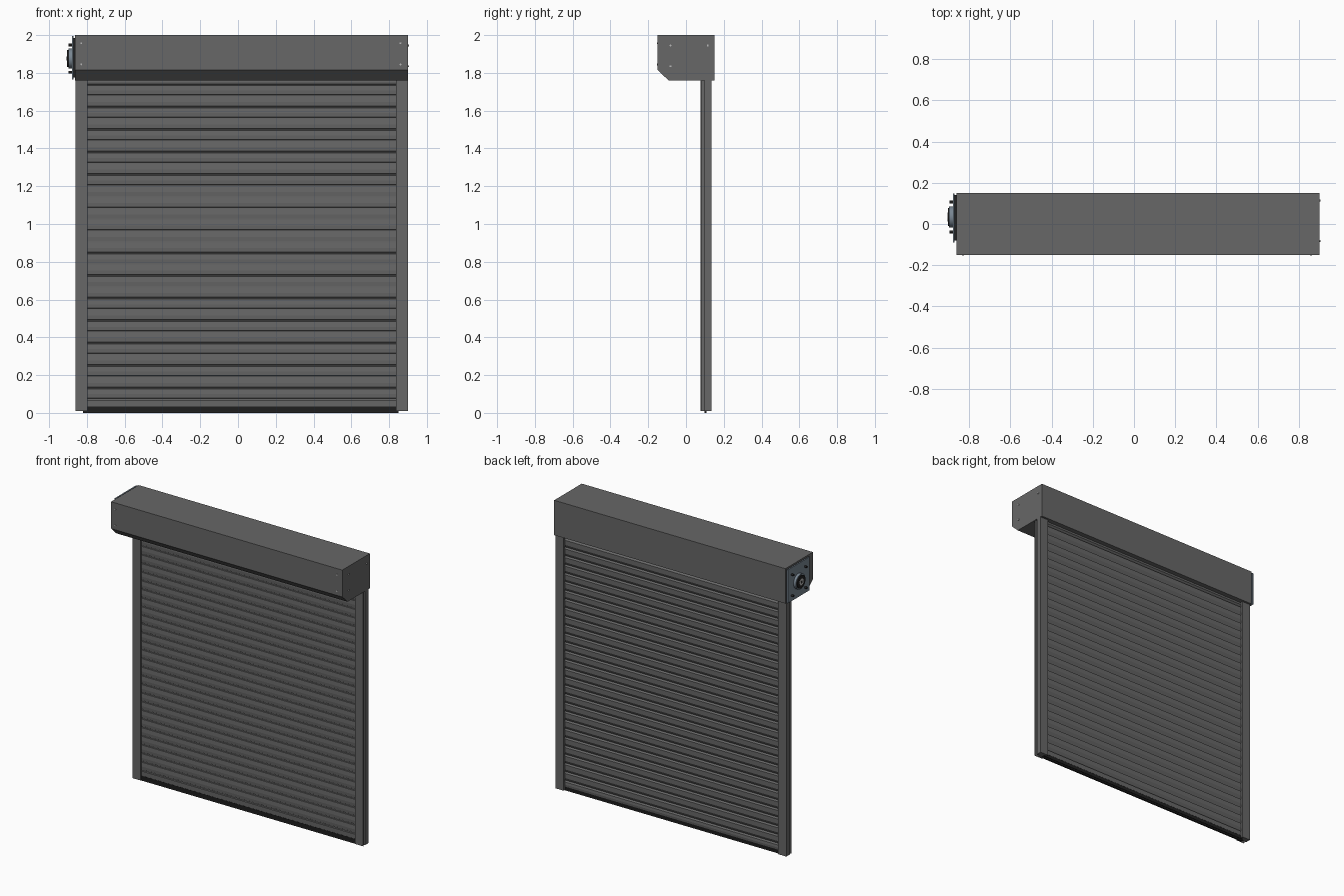
import bpy, bmesh, math
from mathutils import Matrix, Vector

if "Cube" in bpy.data.objects:
    bpy.data.objects.remove(bpy.data.objects["Cube"], do_unlink=True)


def material(name, rgb):
    m = bpy.data.materials.new(name)
    m.use_nodes = True
    color = (*rgb, 1)
    m.diffuse_color = color
    m.node_tree.nodes["Principled BSDF"].inputs["Base Color"].default_value = color
    return m


GREY = material("slate grey", (0.135, 0.135, 0.135))
BLACK = material("black rubber", (0.015, 0.015, 0.015))
STEEL = material("blue steel", (0.19, 0.24, 0.29))
SILVER = material("silver", (0.5, 0.5, 0.5))

CENTRE = 0.02           # middle of the opening in x
HALF = 0.88             # half width of the housing
MOTOR = Vector((0, 0.034, 1.876))


def add_object(name, bm, mat):
    bmesh.ops.recalc_face_normals(bm, faces=bm.faces)
    mesh = bpy.data.meshes.new(name)
    bm.to_mesh(mesh)
    bm.free()
    mesh.materials.append(mat)
    obj = bpy.data.objects.new(name, mesh)
    bpy.context.collection.objects.link(obj)
    return obj


def extrude(name, points, direction, mat):
    """Close a profile and sweep it along a straight direction."""
    bm = bmesh.new()
    face = bm.faces.new([bm.verts.new(p) for p in points])
    swept = bmesh.ops.extrude_face_region(bm, geom=[face])
    verts = [v for v in swept["geom"] if isinstance(v, bmesh.types.BMVert)]
    bmesh.ops.translate(bm, verts=verts, vec=direction)
    return add_object(name, bm, mat)


def sweep_x(name, profile, x0, x1, mat):
    return extrude(name, [(x0, y, z) for y, z in profile], (x1 - x0, 0, 0), mat)


def box_x(name, x0, x1, y0, y1, z0, z1, mat):
    return sweep_x(name, [(y0, z0), (y1, z0), (y1, z1), (y0, z1)], x0, x1, mat)


def cylinder(name, radius, start, end, mat, sides=32):
    start, end = Vector(start), Vector(end)
    axis = end - start
    bm = bmesh.new()
    turn = axis.to_track_quat('Z', 'Y').to_matrix().to_4x4()
    bmesh.ops.create_cone(bm, cap_ends=True, segments=sides, radius1=radius,
                          radius2=radius, depth=axis.length,
                          matrix=Matrix.Translation((start + end) / 2) @ turn)
    obj = add_object(name, bm, mat)
    for p in obj.data.polygons:
        p.use_smooth = len(p.vertices) == 4
    obj.data.set_sharp_from_angle(angle=math.radians(40))
    return obj


# Housing with the chamfered lower front edge
sweep_x("housing", [(-0.15, 2.0), (-0.15, 1.815), (-0.092, 1.76),
                    (0.15, 1.76), (0.15, 2.0)],
        CENTRE - HALF - 0.003, CENTRE + HALF, GREY)

# Guide rails: open channel outside, curtain slot inside
for side, label in ((-1, "right"), (1, "left")):
    rail = [(0, 0.077), (0.063, 0.077), (0.063, 0.09), (0.045, 0.09),
            (0.045, 0.121), (0.063, 0.121), (0.063, 0.136), (0, 0.136),
            (0, 0.098), (0.03, 0.098), (0.03, 0.082), (0, 0.082)]
    extrude("guide_rail_" + label,
            [(CENTRE + side * (HALF - u), y, 0.01) for u, y in rail],
            (0, 0, 1.755), GREY)

# Slatted curtain: one stepped profile repeated upwards
PITCH, FIRST, SLATS = 0.0595, 0.069, 29
front, back = [], []
for i in range(SLATS):
    z = FIRST + i * PITCH
    top = min(z + PITCH, 1.77)
    rise = (top - z) / PITCH
    front += [(0.103, z), (0.103, z + 0.007 * rise), (0.096, z + 0.009 * rise),
              (0.094, z + 0.03 * rise), (0.096, top - 0.001)]
    back += [(0.106, z), (0.117, z + 0.02 * rise),
             (0.117, z + 0.052 * rise), (0.108, top - 0.001)]
CURTAIN_X = (CENTRE - 0.84, CENTRE + 0.84)
sweep_x("slat_curtain", front + back[::-1], *CURTAIN_X, GREY)

# Bottom bar, its dark lower face and the floor seal
sweep_x("bottom_bar", [(0.095, 0.035), (0.094, 0.067), (0.103, 0.069),
                       (0.106, 0.069), (0.117, 0.062), (0.119, 0.045),
                       (0.117, 0.03), (0.108, 0.03)], *CURTAIN_X, GREY)
sweep_x("bottom_bar_trim", [(0.094, 0.035), (0.097, 0.01), (0.113, 0.01),
                            (0.116, 0.03)], *CURTAIN_X, BLACK)
box_x("floor_seal", CURTAIN_X[0], CURTAIN_X[1] - 0.01,
      0.097, 0.109, 0.0, 0.011, BLACK)

# Motor mounting plate on the right end
box_x("mounting_spacer", -0.872, -0.862, -0.08, 0.14, 1.775, 1.985, BLACK)
box_x("mounting_plate", -0.88, -0.871, -0.09, 0.148, 1.765, 1.995, STEEL)

# Motor head, stepped towards the outside
for name, radius, x0, x1, mat in (
        ("motor_flange", 0.052, -0.878, -0.898, STEEL),
        ("motor_ring", 0.044, -0.897, -0.904, BLACK),
        ("motor_hub", 0.022, -0.903, -0.906, SILVER),
        ("motor_socket", 0.01, -0.905, -0.907, BLACK)):
    cylinder(name, radius, MOTOR + Vector((x0, 0, 0)),
             MOTOR + Vector((x1, 0, 0)), mat)

# Bolts around the motor
for dy in (-1, 1):
    for dz in (-1, 1):
        spot = MOTOR + Vector((0, dy * 0.072, dz * 0.072))
        cylinder("motor_bolt", 0.007, spot + Vector((-0.878, 0, 0)),
                 spot + Vector((-0.897, 0, 0)), BLACK, 12)

# Rivets on the front corners and the left end
for x in (-0.83, 0.86):
    for z in (1.845, 1.957):
        cylinder("front_rivet", 0.005, (x, -0.149, z), (x, -0.153, z), SILVER, 12)
for y, z in ((-0.082, 1.835), (-0.082, 1.945), (0.115, 1.945)):
    cylinder("side_rivet", 0.005, (0.899, y, z), (0.905, y, z), SILVER, 12)
